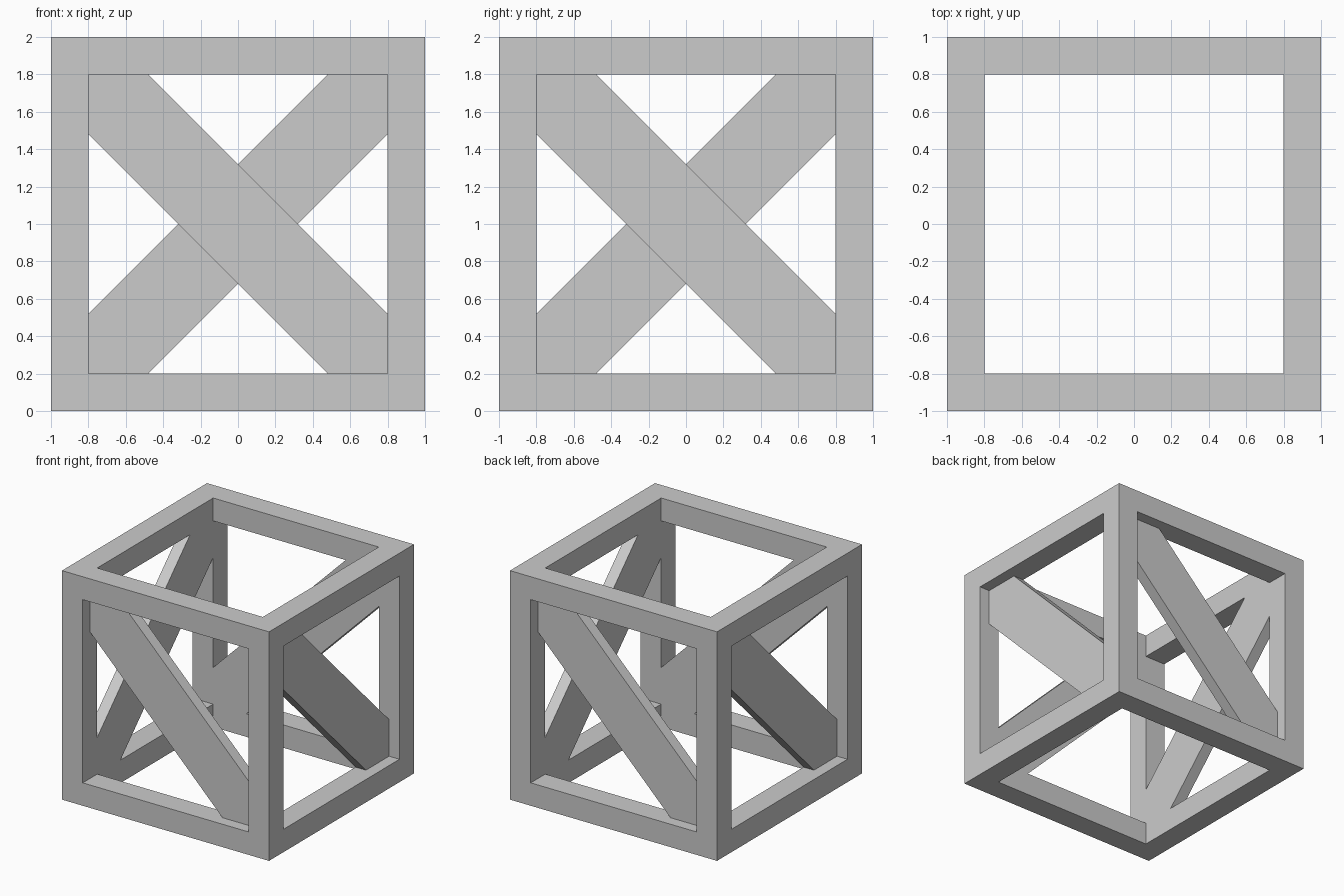
import bpy, bmesh, math
from mathutils import Matrix, Vector

if "Cube" in bpy.data.objects:
    bpy.data.objects.remove(bpy.data.objects["Cube"])

HALF = 1.0      # half the crate size
BAR = 0.2       # thickness of the frame bars
OPEN = HALF - BAR
CUT = 0.48      # where the brace edges meet the opening


def finish(bm, name):
    bmesh.ops.recalc_face_normals(bm, faces=bm.faces)
    mesh = bpy.data.meshes.new(name)
    bm.to_mesh(mesh)
    bm.free()
    obj = bpy.data.objects.new(name, mesh)
    bpy.context.collection.objects.link(obj)
    return obj


def make_frame():
    # Cube with each face inset, pushed in by one bar thickness and opened
    bm = bmesh.new()
    bmesh.ops.create_cube(bm, size=2 * HALF)
    openings = list(bm.faces)
    bmesh.ops.inset_individual(bm, faces=openings, thickness=BAR,
                               use_even_offset=True)
    for face in openings:
        normal = face.normal.copy()
        result = bmesh.ops.extrude_discrete_faces(bm, faces=[face])
        inner = result["faces"][0]
        bmesh.ops.translate(bm, verts=inner.verts, vec=-normal * BAR)
        bmesh.ops.delete(bm, geom=[inner], context="FACES_ONLY")
    bmesh.ops.remove_doubles(bm, verts=bm.verts, dist=0.001)
    bmesh.ops.translate(bm, verts=bm.verts, vec=(0, 0, HALF))
    return finish(bm, "crate_frame")


def make_brace(name, angle):
    # Diagonal plank trimmed to the opening, recessed 0.1 from the outside
    profile = [(-OPEN, OPEN), (-CUT, OPEN), (OPEN, -CUT),
               (OPEN, -OPEN), (CUT, -OPEN), (-OPEN, CUT)]
    bm = bmesh.new()
    face = bm.faces.new([bm.verts.new((x, -0.9, z + HALF)) for x, z in profile])
    result = bmesh.ops.extrude_face_region(bm, geom=[face], use_keep_orig=True)
    moved = [g for g in result["geom"] if isinstance(g, bmesh.types.BMVert)]
    bmesh.ops.translate(bm, verts=moved, vec=Vector((0, 0.1, 0)))
    bm.transform(Matrix.Rotation(angle, 4, "Z"))
    return finish(bm, name)


make_frame()

# One brace per upright side; top and bottom stay open
for i, side in enumerate(("front", "right", "back", "left")):
    make_brace(side + "_brace", i * math.pi / 2)
